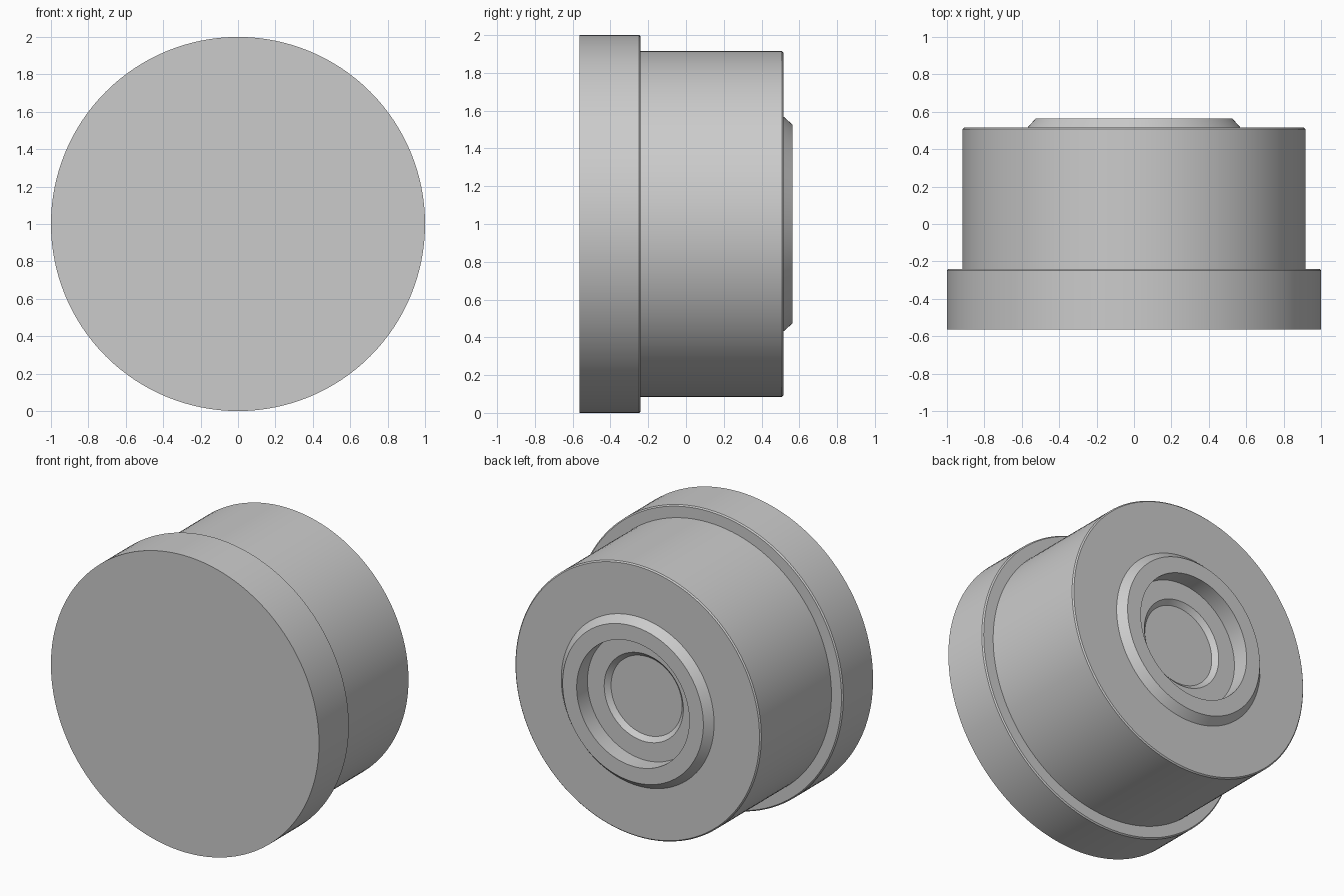
import bpy, bmesh, math
from mathutils import Vector

cube = bpy.data.objects.get("Cube")
if cube:
    bpy.data.objects.remove(cube, do_unlink=True)

SEGMENTS = 128
CENTRE = Vector((0, 0, 1))

grey = bpy.data.materials.new("light_grey")
grey.use_nodes = True
colour = (0.6, 0.6, 0.6, 1)
grey.diffuse_color = colour
grey.node_tree.nodes["Principled BSDF"].inputs["Base Color"].default_value = colour


def lathe(name, profile):
    """Turn a (radius, y) profile around the horizontal y axis."""
    bm = bmesh.new()
    verts = [bm.verts.new((r, y, CENTRE.z)) for r, y in profile]
    edges = [bm.edges.new(pair) for pair in zip(verts, verts[1:])]
    bmesh.ops.spin(bm, geom=verts + edges, cent=CENTRE, axis=(0, 1, 0),
                   angle=math.tau, steps=SEGMENTS, use_duplicate=False)
    bmesh.ops.remove_doubles(bm, verts=bm.verts, dist=0.0005)
    bmesh.ops.recalc_face_normals(bm, faces=bm.faces)
    mesh = bpy.data.meshes.new(name)
    bm.to_mesh(mesh)
    bm.free()
    mesh.materials.append(grey)
    obj = bpy.data.objects.new(name, mesh)
    bpy.context.collection.objects.link(obj)
    bpy.ops.object.select_all(action="DESELECT")
    obj.select_set(True)
    bpy.context.view_layer.objects.active = obj
    bpy.ops.object.shade_smooth_by_angle(angle=math.radians(25))
    return obj


# One turned solid: flange, body, raised ring, socket and countersink
lathe("flanged_plug", [
    # flat front and flange with a chamfered back edge
    (0, -0.565), (1, -0.565), (1, -0.248), (0.992, -0.24),
    # body
    (0.917, -0.24), (0.917, 0.507), (0.909, 0.515),
    # raised ring with sloped outside
    (0.57, 0.515), (0.525, 0.565), (0.42, 0.565),
    # socket and countersunk floor
    (0.42, 0.45), (0.295, 0.45), (0.265, 0.42), (0, 0.42),
])
